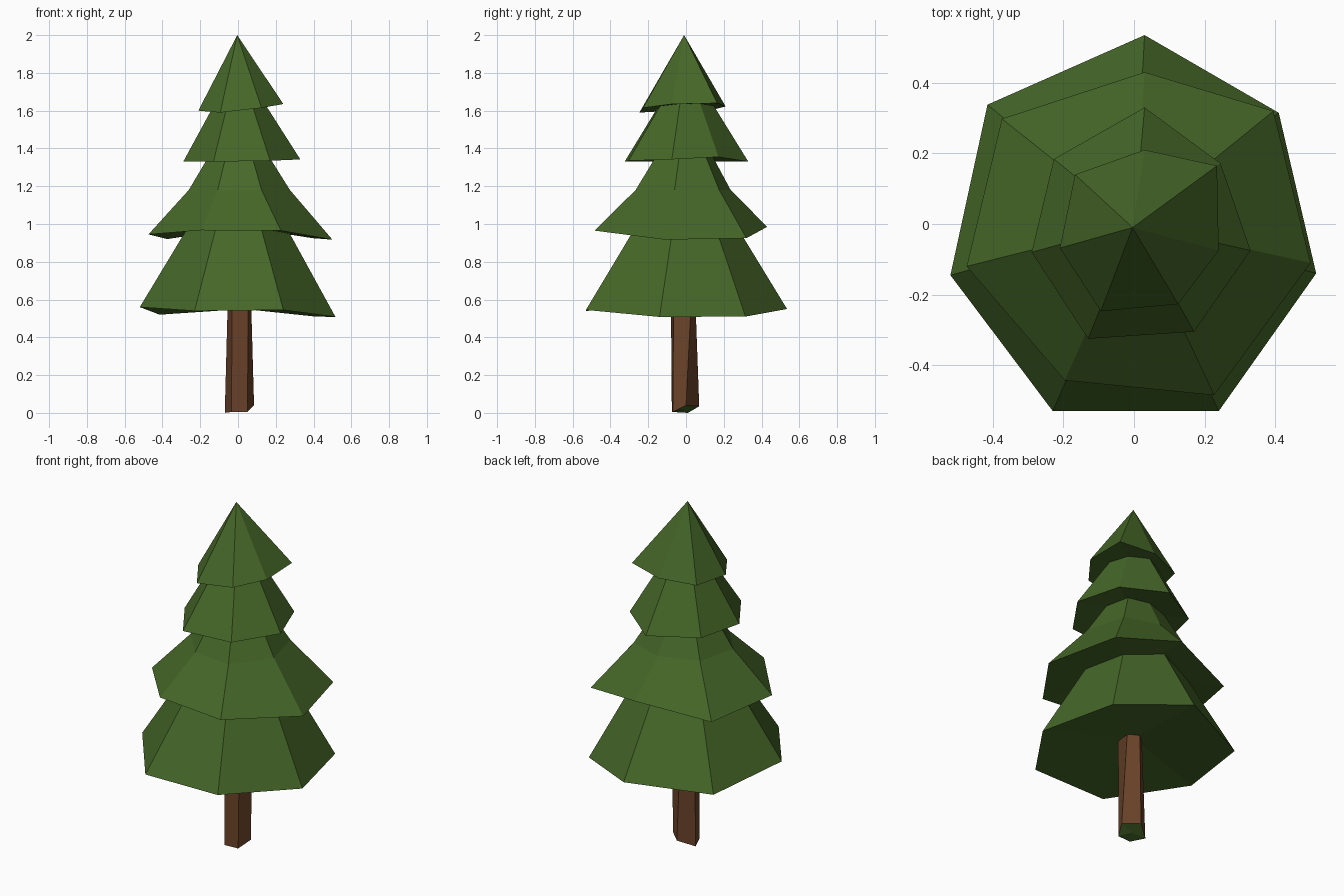
import bpy

if "Cube" in bpy.data.objects:
    bpy.data.objects.remove(bpy.data.objects["Cube"])


def material(name, rgb):
    m = bpy.data.materials.new(name)
    m.diffuse_color = (*rgb, 1)
    m.use_nodes = True
    m.node_tree.nodes["Principled BSDF"].inputs["Base Color"].default_value = m.diffuse_color
    return m


green = material("needle green", (0.060, 0.135, 0.021))
brown = material("bark brown", (0.145, 0.056, 0.023))


def loft(name, rings, bottom, mats, bottom_slot=0, apex=None):
    """Skin equal rings upward, fan the base to a point, cap with a face or an apex."""
    n = len(rings[0])
    verts = [v for r in rings for v in r] + [bottom]
    b = len(verts) - 1
    faces, slots = [], []
    for i in range(n):
        j = (i + 1) % n
        faces.append((j, i, b))
        slots.append(bottom_slot)
        for k in range(len(rings) - 1):
            faces.append((k * n + i, k * n + j, (k + 1) * n + j, (k + 1) * n + i))
            slots.append(0)
    last = (len(rings) - 1) * n
    if apex:
        verts.append(apex)
        faces += [(last + i, last + (i + 1) % n, b + 1) for i in range(n)]
    else:
        faces.append(tuple(range(last, last + n)))
    slots += [0] * (len(faces) - len(slots))
    mesh = bpy.data.meshes.new(name)
    mesh.from_pydata(verts, [], faces)
    for m in mats:
        mesh.materials.append(m)
    for p, s in zip(mesh.polygons, slots):
        p.material_index = s
    mesh.update()
    obj = bpy.data.objects.new(name, mesh)
    bpy.context.collection.objects.link(obj)
    return obj


def tier(name, rim, levels=(), recess=0.04, apex=None):
    """Seven-sided skirt of branches; levels are (scale of rim, height)."""
    rings = [rim] + [[(x * s, y * s, h) for x, y, _ in rim] for s, h in levels]
    mid = sum(v[2] for v in rim) / len(rim) + recess
    loft(name, rings, (0, 0, mid), [green], apex=apex)


# branch skirts: rim points counter-clockwise from the back
tier("bottom_branches",
     [(0.03, 0.535, 0.55), (-0.415, 0.338, 0.52), (-0.52, -0.145, 0.56),
      (-0.23, -0.53, 0.54), (0.24, -0.53, 0.545), (0.516, -0.14, 0.508),
      (0.41, 0.315, 0.51)],
     [(0.35, 1.12)], recess=0.06)
tier("lower_branches",
     [(0.03, 0.43, 0.985), (-0.374, 0.298, 0.92), (-0.474, -0.12, 0.945),
      (-0.196, -0.443, 0.967), (0.227, -0.485, 0.965), (0.50, -0.11, 0.917),
      (0.395, 0.32, 0.925)],
     [(0.55, 1.18), (0.2, 1.46)])
tier("upper_branches",
     [(0.03, 0.33, 1.33), (-0.227, 0.184, 1.33), (-0.29, -0.08, 1.33),
      (-0.13, -0.325, 1.33), (0.17, -0.305, 1.335), (0.33, -0.075, 1.342),
      (0.245, 0.172, 1.355)],
     [(0.25, 1.73)])
tier("top_branches",
     [(0.03, 0.21, 1.622), (-0.167, 0.14, 1.605), (-0.21, -0.068, 1.6),
      (-0.094, -0.247, 1.59), (0.125, -0.227, 1.615), (0.24, -0.075, 1.635),
      (0.235, 0.165, 1.64)],
     recess=0.02, apex=(-0.004, -0.01, 2.0))

# five-sided trunk with a green underside
foot = [(-0.035, -0.075, 0.005), (0.05, -0.07, 0.005), (0.085, 0.0, 0.04),
        (0.01, 0.07, 0.035), (-0.07, 0.01, 0.0)]
head = [(-0.03, -0.08, 0.64), (0.055, -0.065, 0.64), (0.068, 0.03, 0.64),
        (0.0, 0.048, 0.64), (-0.053, 0.0, 0.64)]
loft("trunk", [foot, head], (0.008, -0.013, 0.017), [brown, green], bottom_slot=1)
